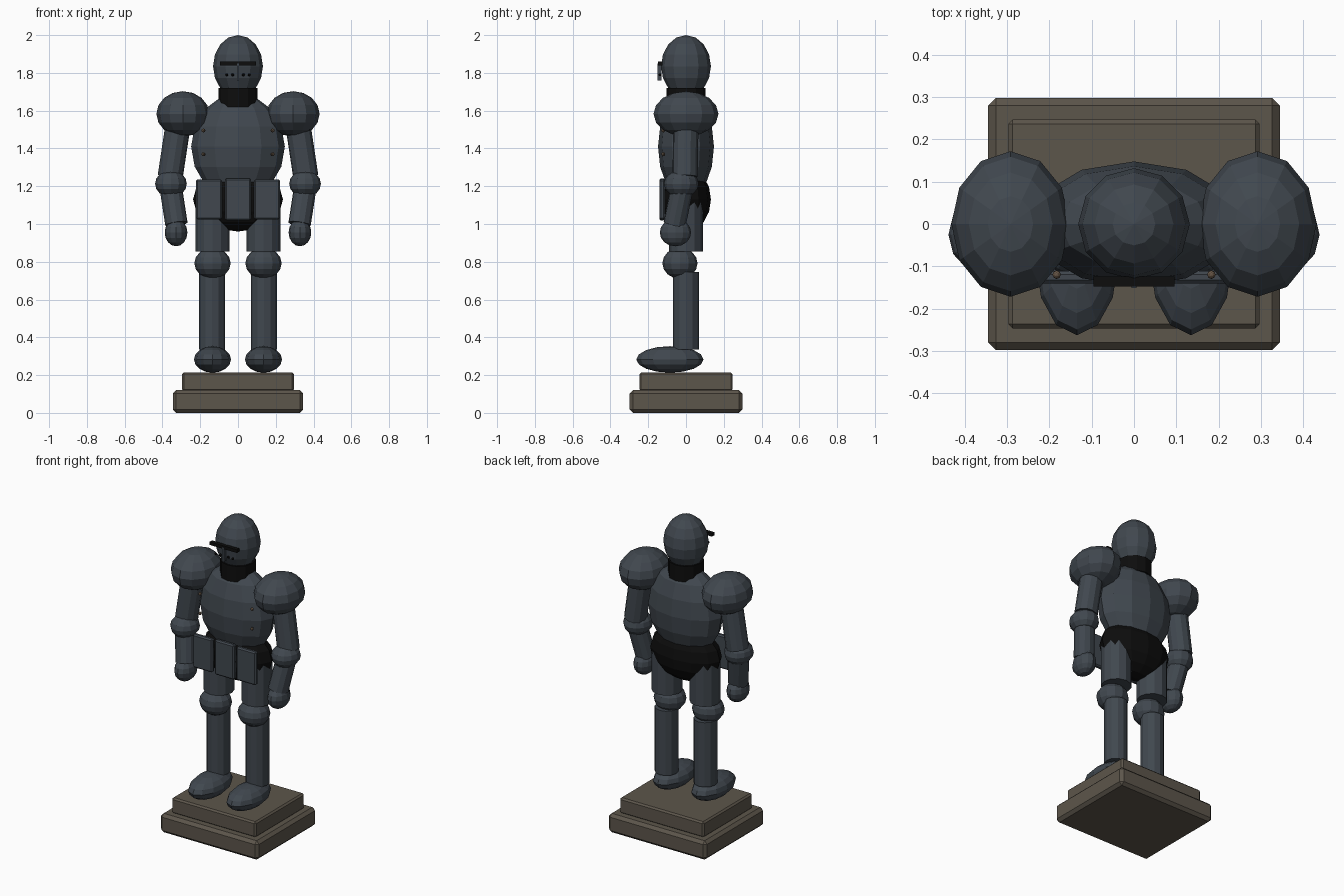
import bpy, math
from mathutils import Vector

if "Cube" in bpy.data.objects:
    bpy.data.objects.remove(bpy.data.objects["Cube"])


def material(name, rgb):
    m = bpy.data.materials.new(name)
    m.diffuse_color = (*rgb, 1)
    m.use_nodes = True
    m.node_tree.nodes["Principled BSDF"].inputs["Base Color"].default_value = m.diffuse_color
    return m


STEEL = material("dark steel", (0.052, 0.064, 0.078))
BLACK = material("black", (0.004, 0.004, 0.004))
STONE = material("brown stone", (0.108, 0.092, 0.070))
BRONZE = material("bronze", (0.13, 0.09, 0.06))


def finish(name, mat):
    ob = bpy.context.object
    ob.name = name
    ob.data.materials.append(mat)
    return ob


def ball(name, loc, radii, mat=STEEL, seg=12, rings=8):
    bpy.ops.mesh.primitive_uv_sphere_add(segments=seg, ring_count=rings, radius=1, location=loc)
    bpy.context.object.scale = radii
    return finish(name, mat)


def rod(name, a, b, r, mat=STEEL):
    a, b = Vector(a), Vector(b)
    d = b - a
    bpy.ops.mesh.primitive_cylinder_add(vertices=12, radius=r, depth=d.length, location=(a + b) / 2)
    bpy.context.object.rotation_euler = d.to_track_quat('Z', 'Y').to_euler()
    return finish(name, mat)


def box(name, loc, size, mat, bevel=0.0):
    bpy.ops.mesh.primitive_cube_add(size=1, location=loc)
    ob = finish(name, mat)
    for v in ob.data.vertices:
        v.co = [c * s for c, s in zip(v.co, size)]
    if bevel:
        mod = ob.modifiers.new("chamfer", 'BEVEL')
        mod.width = bevel
        mod.segments = 1
    return ob


# Stepped plinth
box("plinth_lower", (0, 0, 0.06), (0.69, 0.596, 0.12), STONE, 0.018)
box("plinth_upper", (0, 0, 0.165), (0.594, 0.494, 0.10), STONE, 0.01)

# Torso and head
ball("pelvis", (0, 0, 1.13), (0.238, 0.132, 0.17), BLACK)
ball("breastplate", (0, 0, 1.41), (0.248, 0.148, 0.28))
rod("neck", (0, 0, 1.62), (0, 0, 1.72), 0.104, BLACK)
ball("helmet", (0, 0, 1.835), (0.132, 0.132, 0.165))

# Visor slit, ridge and breathing holes
box("visor_slit", (0, -0.136, 1.85), (0.192, 0.024, 0.02), BLACK)
box("visor_ridge", (0, -0.14, 1.805), (0.012, 0.022, 0.09), STEEL)
for x in (-0.06, -0.028, 0.028, 0.06):
    ball("breathing_hole", (x, -0.138, 1.79), (0.008, 0.008, 0.008), BLACK, 8, 6)

# Hanging waist plates
for x in (-0.153, 0, 0.153):
    box("waist_plate", (x, -0.126, 1.13), (0.138, 0.03, 0.212 if x else 0.222), STEEL, 0.008)

# Paired limbs and rivets
for side, s in (("left", 1), ("right", -1)):
    ball(side + "_shoulder", (s * 0.292, 0, 1.583), (0.14, 0.172, 0.12))
    rod(side + "_upper_arm", (s * 0.312, 0, 1.56), (s * 0.359, -0.005, 1.25), 0.067)
    ball(side + "_elbow", (s * 0.355, -0.025, 1.213), (0.084, 0.092, 0.072))
    rod(side + "_forearm", (s * 0.36, -0.015, 1.22), (s * 0.326, -0.06, 1.0), 0.06)
    ball(side + "_hand", (s * 0.328, -0.056, 0.955), (0.06, 0.083, 0.073))
    rod(side + "_thigh", (s * 0.134, 0, 0.855), (s * 0.134, 0, 1.14), 0.09)
    ball(side + "_knee", (s * 0.135, -0.032, 0.792), (0.096, 0.093, 0.082))
    rod(side + "_shin", (s * 0.137, 0, 0.335), (s * 0.137, 0, 0.745), 0.069)
    ball(side + "_foot", (s * 0.135, -0.085, 0.283), (0.098, 0.178, 0.07))
    for z in (1.495, 1.37):
        ball("rivet", (s * 0.183, -0.12, z), (0.01, 0.01, 0.01), BRONZE, 8, 6)
